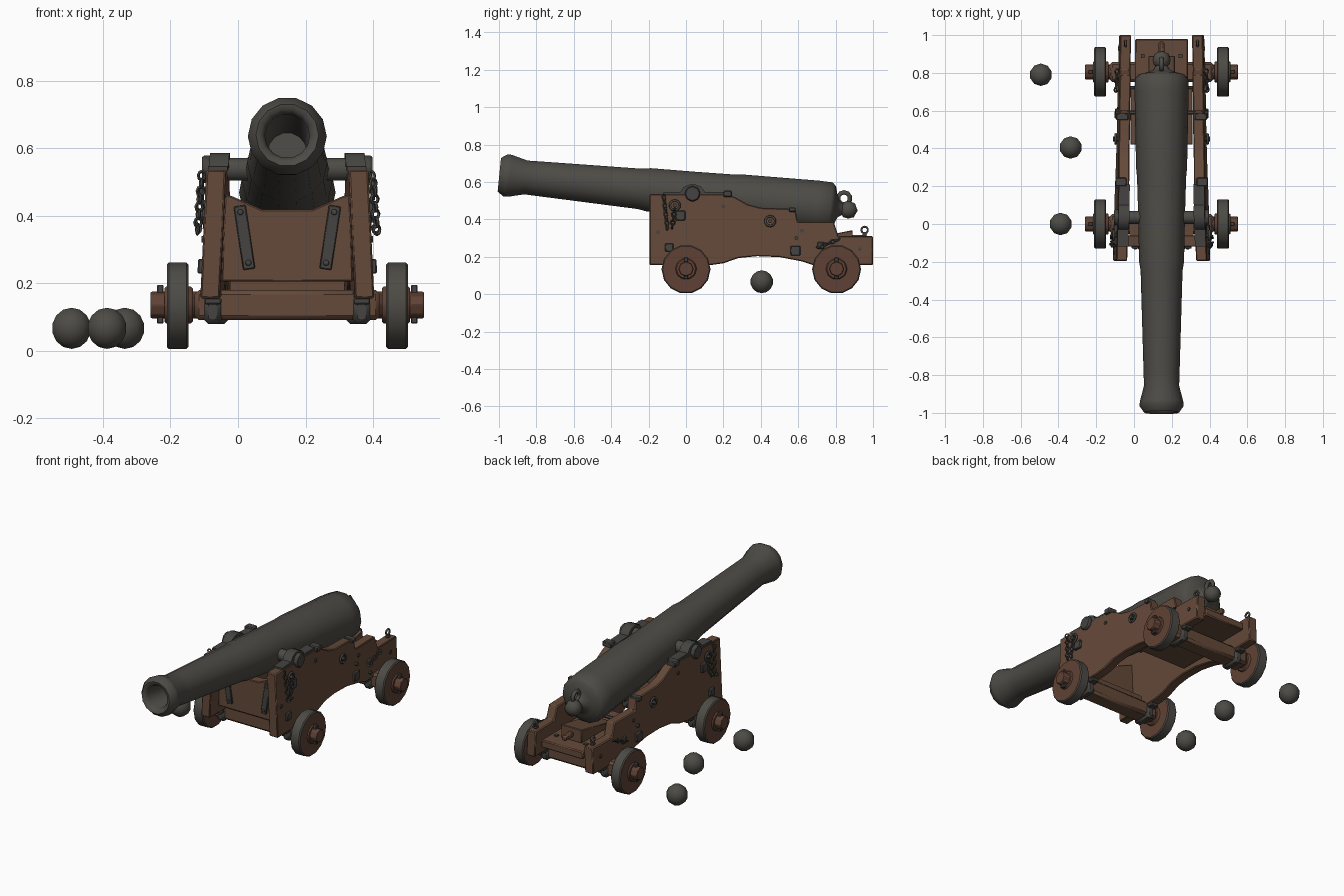
import bpy, bmesh, math
from mathutils import Matrix, Vector

if "Cube" in bpy.data.objects:
    bpy.data.objects.remove(bpy.data.objects["Cube"])

CX = 0.146  # the gun's own centre line


def material(name, rgb):
    m = bpy.data.materials.new(name)
    m.diffuse_color = (*rgb, 1)
    m.use_nodes = True
    m.node_tree.nodes["Principled BSDF"].inputs["Base Color"].default_value = m.diffuse_color
    return m


GUN = material("gun metal", (0.074, 0.070, 0.060))
IRON = material("dark iron", (0.058, 0.057, 0.052))
WOOD = material("brown wood", (0.130, 0.068, 0.042))
RED = material("reddish wood", (0.115, 0.053, 0.035))


def finish(name, bm, mats, angle=40, bevel=0, rule=None):
    bmesh.ops.recalc_face_normals(bm, faces=bm.faces[:])
    for f in bm.faces:
        f.smooth = True
        if rule:
            f.material_index = rule(f)
    for e in bm.edges:
        e.smooth = e.calc_face_angle(3) < math.radians(angle)
    me = bpy.data.meshes.new(name)
    bm.to_mesh(me)
    bm.free()
    for m in mats if isinstance(mats, tuple) else (mats,):
        me.materials.append(m)
    ob = bpy.data.objects.new(name, me)
    bpy.context.collection.objects.link(ob)
    if bevel:
        b = ob.modifiers.new("bevel", 'BEVEL')
        b.width, b.segments = bevel, 1
    return ob


def box(name, lo, hi, mat, bevel=0, rot=None):
    lo, hi = Vector(lo), Vector(hi)
    bm = bmesh.new()
    m = Matrix.Translation((lo + hi) / 2) @ (rot or Matrix()) @ Matrix.Diagonal((*(hi - lo), 1))
    bmesh.ops.create_cube(bm, size=1, matrix=m)
    return finish(name, bm, mat, bevel=bevel)


def cyl_x(name, x0, x1, y, z, r, mat, n=10, bevel=0, rule=None):
    bm = bmesh.new()
    m = Matrix.Translation(((x0 + x1) / 2, y, z)) @ Matrix.Rotation(math.pi / 2, 4, 'Y')
    bmesh.ops.create_cone(bm, cap_ends=True, segments=n, radius1=r, radius2=r,
                          depth=abs(x1 - x0), matrix=m)
    return finish(name, bm, mat, bevel=bevel, rule=rule)


def prism(name, a, b, mat, bevel=0):
    """Solid between two matching outlines."""
    bm = bmesh.new()
    va, vb = [bm.verts.new(p) for p in a], [bm.verts.new(p) for p in b]
    bm.faces.new(va)
    bm.faces.new(vb[::-1])
    n = len(va)
    for i in range(n):
        j = (i + 1) % n
        bm.faces.new((va[i], vb[i], vb[j], va[j]))
    return finish(name, bm, mat, bevel=bevel)


def torus(bm, m, R, r, n=10, k=5, stretch=1):
    g = [[bm.verts.new(m @ Vector(((R + r * math.cos(v)) * math.cos(u),
                                   (R + r * math.cos(v)) * math.sin(u) * stretch,
                                   r * math.sin(v))))
          for v in (2 * math.pi * j / k for j in range(k))]
         for u in (2 * math.pi * i / n for i in range(n))]
    for i in range(n):
        for j in range(k):
            bm.faces.new((g[i][j], g[(i + 1) % n][j], g[(i + 1) % n][(j + 1) % k], g[i][(j + 1) % k]))


def ring(name, pos, R, r, axis='X', mat=IRON):
    rot = Matrix.Rotation(math.pi / 2, 4, 'Y') if axis == 'X' else Matrix.Rotation(math.pi / 2, 4, 'X')
    bm = bmesh.new()
    torus(bm, Matrix.Translation(pos) @ rot, R, r)
    return finish(name, bm, mat, 80)


def chain(name, a, b, links):
    a, b = Vector(a), Vector(b)
    q = (b - a).to_track_quat('Y', 'Z').to_matrix().to_4x4()
    bm = bmesh.new()
    for i in range(links):
        m = Matrix.Translation(a.lerp(b, (i + .5) / links)) @ q @ Matrix.Rotation(i % 2 * 1.57 + .4, 4, 'Y')
        torus(bm, m, 0.011, 0.0045, 8, 4, 0.62 * (b - a).length / links / 0.0125)
    return finish(name, bm, IRON, 80)


# barrel: lathe along y, then tilted about the trunnions
PROFILE = [(-0.5, 0), (-0.5, 0.058), (-0.98, 0.066), (-1.0, 0.078), (-1.003, 0.093), (-0.968, 0.117),
           (-0.945, 0.115), (-0.86, 0.093), (-0.80, 0.095), (-0.25, 0.111), (-0.20, 0.119), (0.05, 0.124),
           (0.25, 0.130), (0.30, 0.135), (0.70, 0.143), (0.775, 0.141), (0.795, 0.12), (0.805, 0.08),
           (0.82, 0.045), (0.84, 0.032), (0.85, 0.043), (0.875, 0.048), (0.905, 0.038), (0.922, 0)]
TILT = Matrix.Translation((CX, 0, 0.538)) @ Matrix.Rotation(-0.1, 4, 'X')
bm = bmesh.new()
N = 14
rows = []
for t, r in PROFILE:
    rows.append([bm.verts.new(TILT @ Vector((r * math.cos(2 * math.pi * i / N), t, r * math.sin(2 * math.pi * i / N))))
                 for i in range(N)])
for p, q in zip(rows, rows[1:]):
    for i in range(N):
        bm.faces.new((p[i], p[(i + 1) % N], q[(i + 1) % N], q[i]))
bmesh.ops.remove_doubles(bm, verts=bm.verts[:], dist=1e-5)
finish("barrel", bm, GUN, 50)
ring("breech_ring", (CX, 0.845, 0.512), 0.031, 0.013, mat=GUN)
cyl_x("trunnions", CX - 0.235, CX + 0.235, 0.035, 0.537, 0.035, GUN, 10)


# carriage sides lean inwards and close up towards the rear
def inner(y, z):
    return 0.20 - 0.047 * (z - 0.155) - 0.027 * (y + 0.2)


CHEEK = [(-0.195, 0.535), (0.20, 0.535), (0.26, 0.52), (0.33, 0.48), (0.40, 0.462), (0.585, 0.455),
         (0.597, 0.387), (0.79, 0.387), (0.815, 0.31), (1.0, 0.31), (1.0, 0.155), (0.68, 0.155),
         (0.62, 0.175), (0.50, 0.198), (0.38, 0.203), (0.28, 0.193), (0.20, 0.165), (0.13, 0.155),
         (-0.195, 0.155)]
CAP = [(-0.12, 0.533), (-0.12, 0.545), (-0.03, 0.547), (-0.012, 0.573), (0.018, 0.586), (0.052, 0.586),
       (0.082, 0.573), (0.10, 0.547), (0.21, 0.545), (0.21, 0.533)]

for s, side in ((-1, "left"), (1, "right")):
    def X(h, s=s):
        return CX + s * h

    def out(y, z, d=0.0, X=X):
        return (X(inner(y, z) + 0.058 + d), y, z)

    def slab(name, pts, d0, d1, mat, bevel=0, X=X):
        prism(f"{side}_{name}", [(X(inner(y, z) + d0), y, z) for y, z in pts],
              [(X(inner(y, z) + d1), y, z) for y, z in pts], mat, bevel)

    slab("cheek", CHEEK, 0, 0.058, WOOD, 0.005)
    slab("trunnion_cap", CAP, -0.003, 0.055, IRON)
    cyl_x(side + "_trunnion_end", X(0.225), X(0.252), 0.035, 0.537, 0.043, IRON, 8, 0.006)

    # square iron plates and bolts on the outer face
    for y, z, h in ((-0.03, 0.42, 0.026), (-0.09, 0.25, 0.022), (0.585, 0.232, 0.026), (0.72, 0.26, 0.018)):
        slab("plate", [(y - h, z - h), (y + h, z - h), (y + h, z + h), (y - h, z + h)], 0.05, 0.072, IRON, 0.004)
    for y, z in ((0.2, 0.47), (0.62, 0.34), (0.93, 0.24), (-0.15, 0.33)):
        cyl_x(side + "_bolt", out(y, z, -0.01)[0], out(y, z, 0.006)[0], y, z, 0.011, IRON, 6)
    # bracket on the cheek's shoulder
    box(side + "_shoulder_bracket", (X(0.215) - 0.03, 0.20, 0.52), (X(0.215) + 0.03, 0.245, 0.553), IRON, 0.005)
    box(side + "_rear_bracket", (X(0.208) - 0.032, 0.55, 0.44), (X(0.208) + 0.032, 0.585, 0.464), IRON, 0.004)

    # tackle rings and chains
    for y, z in ((0.45, 0.39), (-0.06, 0.475)):
        ring(side + "_tackle_ring", out(y, z, 0.014), 0.026, 0.007)
        cyl_x(side + "_ring_bolt", out(y, z, -0.01)[0], out(y, z, 0.028)[0], y, z, 0.012, IRON, 6)
    ring(side + "_rear_eye", (X(0.19), 0.955, 0.343), 0.017, 0.006)
    cyl_x(side + "_rear_eye_bolt", X(0.182), X(0.198), 0.955, 0.316, 0.013, IRON, 6)
    chain(side + "_front_chain", out(-0.12, 0.53, 0.014), out(-0.10, 0.345, 0.02), 8)
    chain(side + "_short_chain", out(-0.06, 0.46, 0.018), out(-0.075, 0.35, 0.018), 5)
    chain(side + "_rear_chain", out(0.70, 0.25, 0.012), out(0.82, 0.295, 0.012), 5)

    for y, end in ((0.0, "front"), (0.805, "rear")):
        # wheel: metal tread, wooden faces
        cyl_x(f"{side}_{end}_wheel", X(0.293), X(0.357), y, 0.133, 0.131, (GUN, RED), 14, 0.006,
              rule=lambda f: int(abs(f.normal.x) > 0.5))
        cyl_x(f"{side}_{end}_hub", X(0.28), X(0.364), y, 0.135, 0.058, RED, 10, 0.006)
        # linch pin and axle strap
        box(f"{side}_{end}_linch_pin", (X(0.376) - 0.01, y - 0.011, 0.08), (X(0.376) + 0.01, y + 0.011, 0.195), IRON, 0.003)
        h = inner(y, 0.155) + 0.026
        box(f"{side}_{end}_axle_strap", (X(h) - 0.027, y - 0.064, 0.079), (X(h) + 0.027, y + 0.064, 0.158), IRON, 0.014)
        for dy in (-0.078, 0.078):
            box(f"{side}_{end}_strap_foot", (X(h) - 0.025, y + dy - 0.02, 0.137), (X(h) + 0.025, y + dy + 0.02, 0.157), IRON, 0.004)

# axles with rounded ends
for y, end in ((0.0, "front"), (0.805, "rear")):
    box(end + "_axle_beam", (CX - 0.275, y - 0.053, 0.09), (CX + 0.275, y + 0.053, 0.18), WOOD, 0.014)
    cyl_x(end + "_axle", CX - 0.405, CX + 0.405, y, 0.135, 0.041, RED, 8, 0.004)

# front transom with a notch for the barrel, and its iron straps
NOTCH = [(-0.195, 0.205), (0.195, 0.205), (0.185, 0.462), (0.165, 0.458), (0.075, 0.418),
         (-0.075, 0.418), (-0.165, 0.458), (-0.185, 0.462)]
prism("front_transom", [(CX + x, -0.12, z) for x, z in NOTCH], [(CX + x, -0.06, z) for x, z in NOTCH], WOOD, 0.004)
box("transom_sill", (CX - 0.17, -0.075, 0.178), (CX + 0.17, 0.04, 0.207), WOOD)
for s in (-1, 1):
    box("transom_strap", (CX + s * 0.127 - 0.018, -0.13, 0.24), (CX + s * 0.127 + 0.018, -0.115, 0.43), IRON, 0.003,
        Matrix.Rotation(s * 0.15, 4, 'Y'))
    for dx, z in ((0.139, 0.41), (0.115, 0.26)):
        ring("strap_rivet", (CX + s * dx, -0.131, z), 0.004, 0.005, 'Y')

# stool bed, rear sill and wedge under the breech
box("stool_bed", (CX - 0.165, 0.42, 0.215), (CX + 0.165, 0.72, 0.25), WOOD, 0.004)
box("rear_bed", (CX - 0.14, 0.68, 0.215), (CX + 0.14, 0.98, 0.262), WOOD, 0.006)
WEDGE = [(0.60, 0.26), (0.60, 0.285), (0.89, 0.342), (0.89, 0.26)]
prism("wedge", [(CX - 0.07, y, z) for y, z in WEDGE], [(CX + 0.07, y, z) for y, z in WEDGE], WOOD, 0.004)
box("wedge_handle", (CX - 0.016, 0.88, 0.285), (CX + 0.016, 0.965, 0.317), WOOD, 0.008)
for x in (-0.1, 0.1):
    box("bed_bolt", (CX + x - 0.01, 0.88, 0.26), (CX + x + 0.01, 0.90, 0.27), IRON)

# through bolts joining the sides
for y, z in ((0.59, 0.30), (-0.09, 0.30), (0.72, 0.20)):
    cyl_x("cross_bolt", CX - 0.245, CX + 0.245, y, z, 0.010, IRON, 6)

# round shot lying beside the carriage
for x, y in ((-0.493, 0.79), (-0.335, 0.405), (-0.388, 0.0)):
    bm = bmesh.new()
    bmesh.ops.create_uvsphere(bm, u_segments=10, v_segments=7, radius=0.061, matrix=Matrix.Translation((x, y, 0.066)))
    finish("cannonball", bm, GUN, 60)
